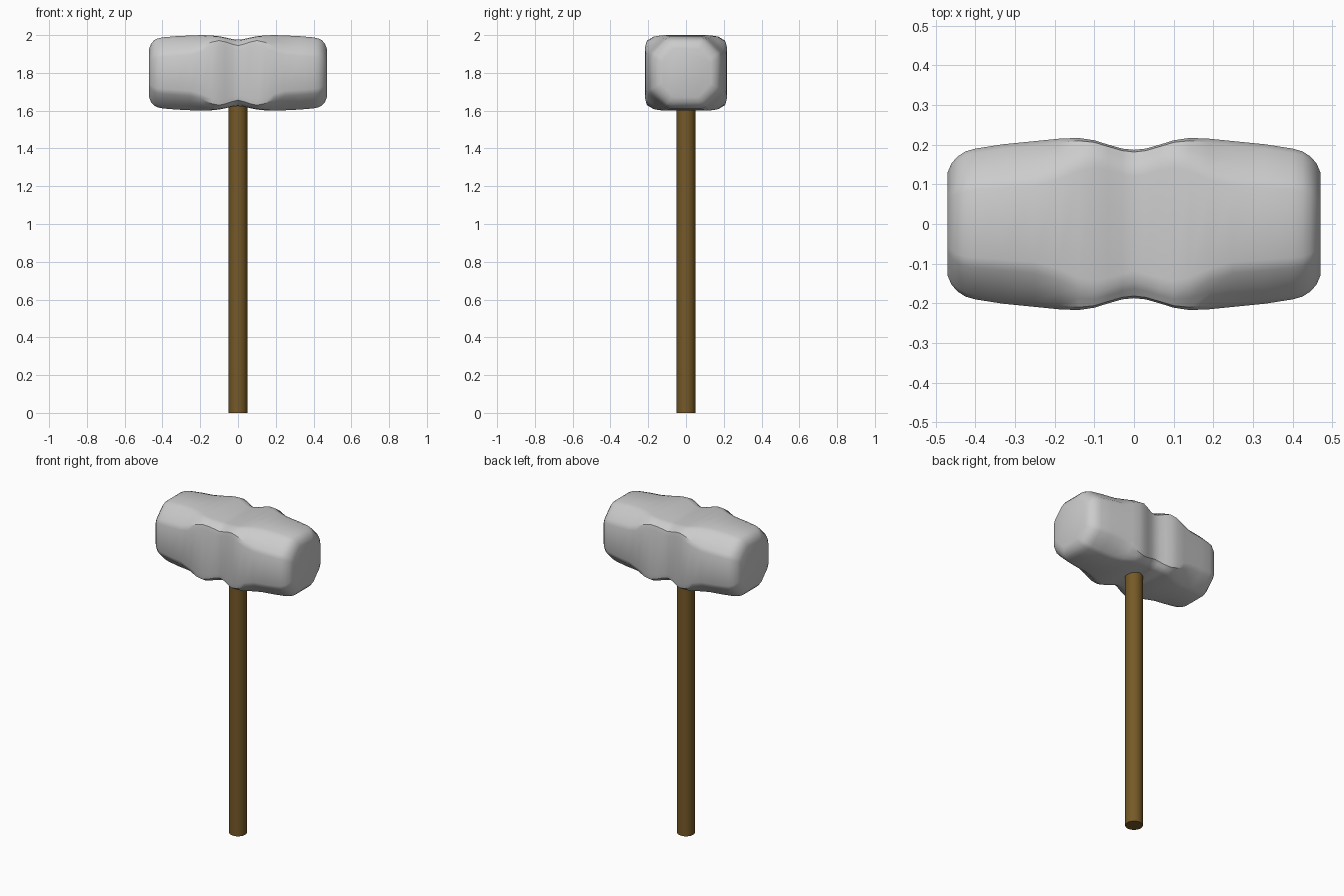
import bpy, bmesh

if "Cube" in bpy.data.objects:
    bpy.data.objects.remove(bpy.data.objects["Cube"])

CENTRE_Z = 1.8

# Half-head stations: x, half width (y), half height (z), half length of each flat
STATIONS = [
    (0.00, 0.187, 0.176, 0.140),
    (0.03, 0.190, 0.179, 0.148),
    (0.065, 0.200, 0.187, 0.160),
    (0.10, 0.211, 0.194, 0.168),
    (0.14, 0.217, 0.198, 0.158),
    (0.19, 0.215, 0.200, 0.132),
    (0.25, 0.209, 0.198, 0.112),
    (0.33, 0.201, 0.194, 0.106),
    (0.40, 0.190, 0.188, 0.100),
    (0.425, 0.183, 0.182, 0.097),
    (0.445, 0.170, 0.172, 0.089),
    (0.460, 0.153, 0.155, 0.077),
    (0.470, 0.130, 0.130, 0.062),
]


def ring_points(w, h, f):
    """Octagon with softened corners: quarter outline turned into all four quadrants."""
    fy, fz = min(f, w - 0.015), min(f, h - 0.015)
    a, b = (fy, h), (w, fz)
    mix = lambda p, q, t: (p[0] + (q[0] - p[0]) * t, p[1] + (q[1] - p[1]) * t)
    quarter = [(fy * 0.85, h), mix(a, b, 0.12), mix(a, b, 0.5), mix(a, b, 0.88), (w, fz * 0.85)]
    mirror_z = [(y, -z) for y, z in reversed(quarter)]
    right = quarter + mirror_z
    left = [(-y, z) for y, z in reversed(right)]
    return right + left


# Hammer head: loft of octagonal sections along x
bm = bmesh.new()
full = [(-s[0],) + s[1:] for s in reversed(STATIONS[1:])] + STATIONS
rings = [[bm.verts.new((x, y, CENTRE_Z + z)) for y, z in ring_points(w, h, f)]
         for x, w, h, f in full]
n = len(rings[0])
for r0, r1 in zip(rings, rings[1:]):
    for i in range(n):
        j = (i + 1) % n
        bm.faces.new((r0[i], r0[j], r1[j], r1[i]))
bm.faces.new(rings[0])
bm.faces.new(rings[-1])
bmesh.ops.recalc_face_normals(bm, faces=bm.faces)
mesh = bpy.data.meshes.new("hammer_head")
bm.to_mesh(mesh)
bm.free()
head = bpy.data.objects.new("hammer_head", mesh)
bpy.context.collection.objects.link(head)
bpy.ops.object.select_all(action='DESELECT')
head.select_set(True)
bpy.context.view_layer.objects.active = head
bpy.ops.object.shade_smooth_by_angle(angle=0.6)

# Wooden handle
bpy.ops.mesh.primitive_cylinder_add(vertices=32, radius=0.05, depth=1.7, location=(0, 0, 0.85))
handle = bpy.context.object
handle.name = "handle"
bpy.ops.object.shade_smooth_by_angle(angle=0.6)
wood = bpy.data.materials.new("brown_wood")
wood.diffuse_color = (0.18, 0.10, 0.02, 1)
wood.use_nodes = True
wood.node_tree.nodes["Principled BSDF"].inputs["Base Color"].default_value = wood.diffuse_color
handle.data.materials.append(wood)
